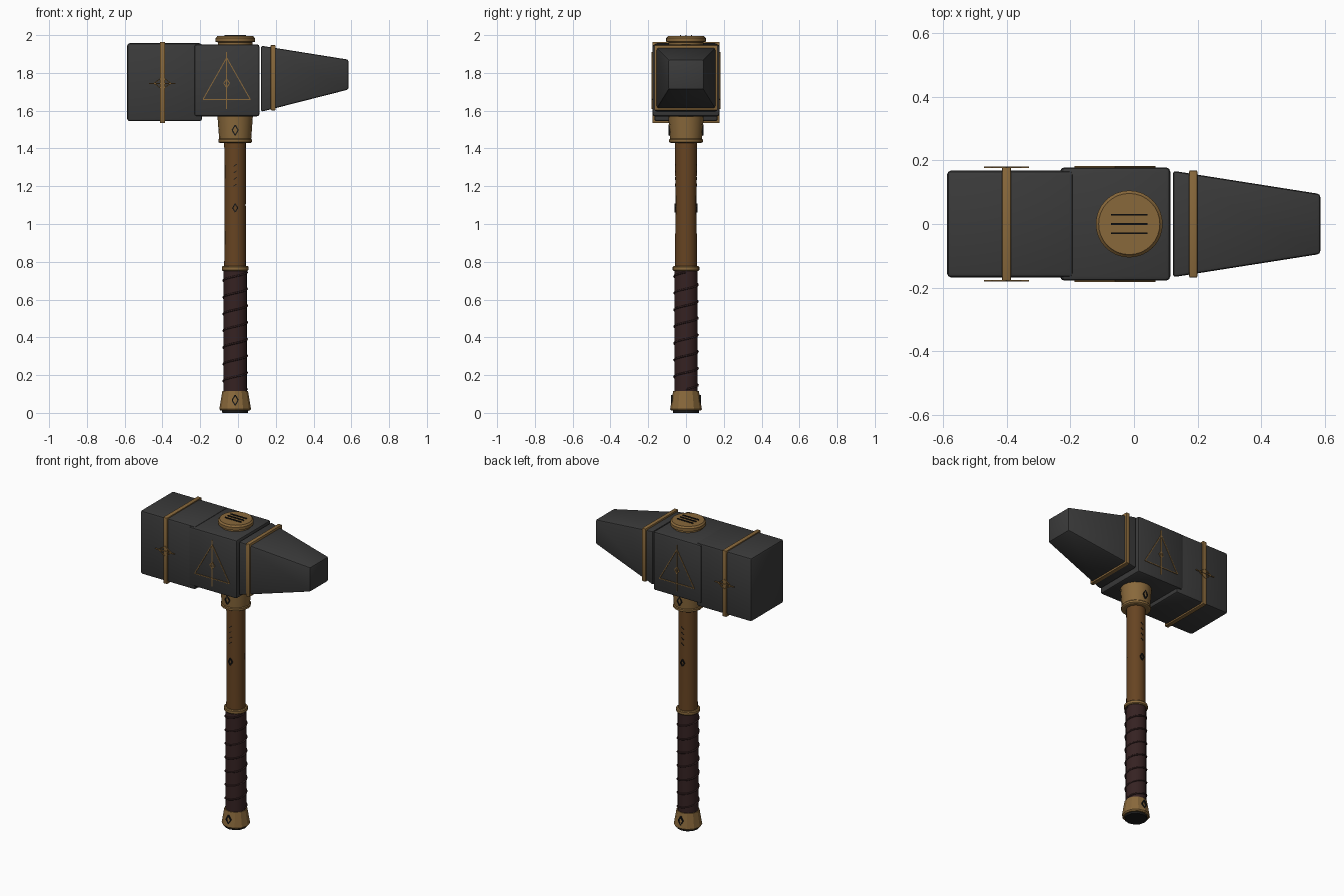
import bpy, bmesh, math
from mathutils import Matrix, Vector

if "Cube" in bpy.data.objects:
    bpy.data.objects.remove(bpy.data.objects["Cube"])

CX = -0.015   # handle axis
MID = 1.75    # head centre height


def material(name, rgb):
    m = bpy.data.materials.new(name)
    m.diffuse_color = (*rgb, 1)
    m.use_nodes = True
    m.node_tree.nodes["Principled BSDF"].inputs["Base Color"].default_value = m.diffuse_color
    return m


IRON = material("dark_iron", (0.043, 0.043, 0.043))
BRONZE = material("bronze", (0.25, 0.14, 0.044))
WOOD = material("wood", (0.135, 0.058, 0.016))
LEATHER = material("leather", (0.036, 0.016, 0.016))
BLACK = material("black_inlay", (0.010, 0.010, 0.010))


def add(name, bm, mat, smooth=None):
    bmesh.ops.recalc_face_normals(bm, faces=bm.faces)
    me = bpy.data.meshes.new(name)
    bm.to_mesh(me)
    bm.free()
    me.materials.append(mat)
    ob = bpy.data.objects.new(name, me)
    bpy.context.collection.objects.link(ob)
    if smooth:
        bpy.context.view_layer.objects.active = ob
        ob.select_set(True)
        bpy.ops.object.shade_smooth_by_angle(angle=math.radians(smooth))
        ob.select_set(False)
    return ob


def block(name, x0, x1, left, right, mat, bevel):
    """Box along x; left/right = (half width y, z low, z high) of each end."""
    bm = bmesh.new()
    rings = []
    for x, (w, a, b) in ((x0, left), (x1, right)):
        rings.append([bm.verts.new((x, y, z)) for y, z in ((-w, a), (w, a), (w, b), (-w, b))])
    for r in rings:
        bm.faces.new(r)
    for i in range(4):
        j = (i + 1) % 4
        bm.faces.new((rings[0][i], rings[0][j], rings[1][j], rings[1][i]))
    bmesh.ops.bevel(bm, geom=bm.edges[:], offset=bevel, segments=2, profile=0.5, affect='EDGES')
    return add(name, bm, mat, 25)


def lathe(name, profile, mat, sides=16, smooth=30):
    """Capped solid of revolution about the handle axis; profile = (radius, z)."""
    bm = bmesh.new()
    rings = [[bm.verts.new((CX + r * math.cos(2 * math.pi * i / sides),
                            r * math.sin(2 * math.pi * i / sides), z)) for i in range(sides)]
             for r, z in profile]
    for a, b in zip(rings, rings[1:]):
        for i in range(sides):
            j = (i + 1) % sides
            bm.faces.new((a[i], a[j], b[j], b[i]))
    bm.faces.new(rings[0])
    bm.faces.new(rings[-1])
    return add(name, bm, mat, smooth)


def strokes(name, segs, y, mat, width=0.006, depth=0.006):
    """Thin bars (x0, z0, x1, z1) on the front plane -y, mirrored to the back."""
    bm = bmesh.new()
    for x0, z0, x1, z1 in segs:
        d = Vector((x1 - x0, 0, z1 - z0))
        ang = math.atan2(d.z, d.x)
        for s in (-1, 1):
            m = (Matrix.Translation(((x0 + x1) / 2, s * y, (z0 + z1) / 2))
                 @ Matrix.Rotation(-ang, 4, 'Y')
                 @ Matrix.Diagonal((d.length, depth, width, 1)))
            bmesh.ops.create_cube(bm, size=1, matrix=m)
    return add(name, bm, mat)


def diamond(x, z, w, h):
    p = [(x, z - h), (x + w, z), (x, z + h), (x - w, z)]
    return [(*p[i], *p[(i + 1) % 4]) for i in range(4)]


# Head blocks
block("hammer_face", -0.587, -0.19, (0.168, 1.544, 1.957), (0.168, 1.544, 1.957), IRON, 0.014)
block("head_centre", -0.232, 0.114, (0.178, 1.57, 1.951), (0.178, 1.57, 1.951), IRON, 0.014)
block("head_spike", 0.122, 0.585, (0.167, 1.594, 1.944), (0.094, 1.712, 1.87), IRON, 0.01)

# Bronze bands around the head
block("face_band", -0.414, -0.386, (0.178, 1.534, 1.964), (0.178, 1.534, 1.964), BRONZE, 0.004)
block("spike_band", 0.173, 0.199, (0.168, 1.602, 1.947), (0.168, 1.602, 1.947), BRONZE, 0.004)

# Handle, bottom to top
lathe("pommel_base", [(0.068, 0), (0.07, 0.016)], BLACK, 12)
lathe("pommel", [(0.078, 0.012), (0.084, 0.02), (0.068, 0.115)], BRONZE, 12, 20)
lathe("grip", [(0.062, 0.11), (0.062, 0.76)], LEATHER, 20, 35)
lathe("grip_ring", [(0.066, 0.752), (0.071, 0.757), (0.071, 0.772), (0.066, 0.777)], BRONZE, 20)
lathe("shaft", [(0.058, 0.77), (0.056, 1.1), (0.058, 1.44)], WOOD, 16, 35)
lathe("collar", [(0.083, 1.43), (0.089, 1.434), (0.089, 1.447), (0.085, 1.452), (0.094, 1.575)],
      BRONZE, 16)

# Top medallion with three slots
lathe("top_cap", [(0.092, 1.945), (0.092, 1.962), (0.105, 1.965), (0.105, 1.984), (0.098, 1.99),
                  (0.096, 1.994)], BRONZE, 32)
bm = bmesh.new()
for y in (-0.029, 0, 0.029):
    bmesh.ops.create_cube(bm, size=1, matrix=Matrix.Translation((CX, y, 1.996))
                          @ Matrix.Diagonal((0.115, 0.006, 0.008, 1)))
add("cap_slots", bm, BLACK)

# Spiral cord on the grip
cu = bpy.data.curves.new("grip_cord", 'CURVE')
cu.dimensions = '3D'
cu.bevel_depth = 0.005
cu.bevel_resolution = 1
sp = cu.splines.new('POLY')
N, TURNS = 168, 7
sp.points.add(N)
for i in range(N + 1):
    a = 2 * math.pi * TURNS * i / N
    sp.points[i].co = (CX + 0.063 * math.cos(a), 0.063 * math.sin(a), 0.125 + 0.62 * i / N, 1)
cu.materials.append(LEATHER)
bpy.context.collection.objects.link(bpy.data.objects.new("grip_cord", cu))

# Head emblems: triangle on the centre, star on the hammer face
E = -0.06
strokes("triangle_emblem", [(E - 0.125, 1.66, E + 0.125, 1.66), (E - 0.125, 1.66, E, 1.88),
                            (E + 0.125, 1.66, E, 1.88), (E, 1.61, E, 1.91)]
        + diamond(E, 1.745, 0.016, 0.022), 0.179, BRONZE, 0.005)
strokes("star_emblem", [(-0.47, 1.745, -0.33, 1.745)] + diamond(-0.4, 1.745, 0.045, 0.032),
        0.178, BRONZE, 0.005)

# Dark diamond marks and ticks on the handle
strokes("collar_marks", diamond(CX, 1.497, 0.016, 0.027), 0.088, BLACK, 0.006, 0.008)
strokes("shaft_marks", diamond(CX, 1.085, 0.013, 0.022), 0.057, BLACK, 0.006, 0.009)
strokes("pommel_marks", diamond(CX, 0.067, 0.016, 0.027), 0.076, BLACK, 0.006, 0.009)
strokes("shaft_ticks", [(CX - 0.008, z, CX + 0.008, z + 0.012) for z in (1.2, 1.235, 1.27, 1.305)],
        0.056, BLACK, 0.004, 0.006)
